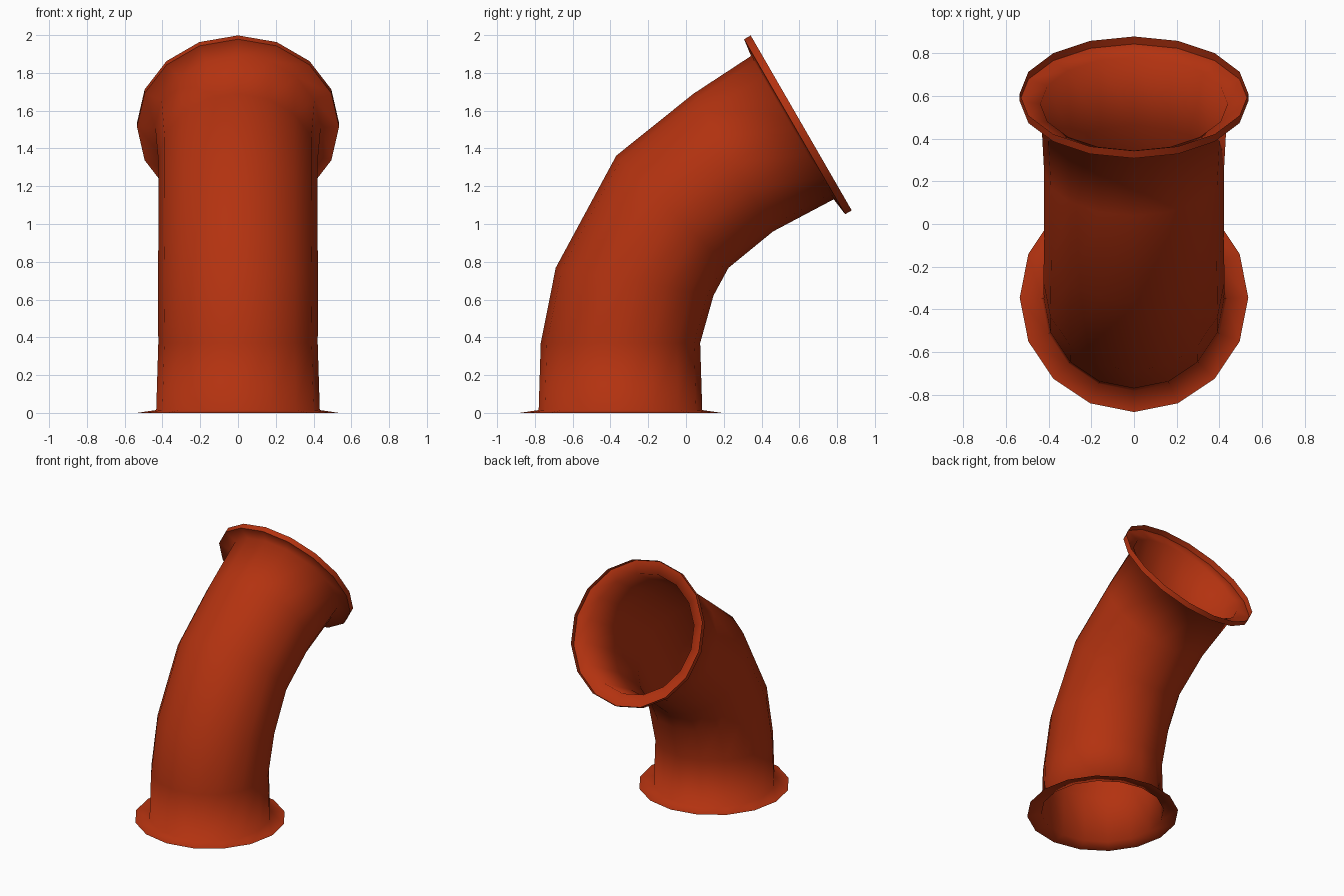
import bpy, bmesh
from math import sin, cos, tau, radians

cube = bpy.data.objects.get("Cube")
if cube:
    bpy.data.objects.remove(cube, do_unlink=True)

SIDES = 16

# Orange-red paint
paint = bpy.data.materials.new("orange_red_paint")
paint.use_nodes = True
colour = (0.45, 0.032, 0.005, 1)
paint.diffuse_color = colour
bsdf = next(n for n in paint.node_tree.nodes if n.type == "BSDF_PRINCIPLED")
bsdf.inputs["Base Color"].default_value = colour

# Cross-sections along the bend: y, z, radius, tilt in degrees
sections = [
    (-0.345, 0.0, 0.535, 0),      # base flange edge
    (-0.347, 0.015, 0.433, 0),    # base of the pipe
    (-0.347, 0.37, 0.422, 0),
    (-0.272, 0.695, 0.424, 10),
    (-0.072, 1.065, 0.42, 45),
    (0.25, 1.325, 0.421, 60),
    (0.563, 1.51, 0.438, 60),     # mouth of the pipe
    (0.575, 1.515, 0.535, 60),    # mouth flange
    (0.61, 1.535, 0.535, 60),     # open lip of the flange
]


def add_ring(bm, y, z, radius, tilt):
    """Ring of vertices leaning towards +y by the tilt."""
    t = radians(tilt)
    ring = []
    for i in range(SIDES):
        a = tau * i / SIDES
        across, along = radius * sin(a), radius * cos(a)
        ring.append(bm.verts.new((across, y + along * cos(t), z - along * sin(t))))
    return ring


# Open thin-walled pipe with a flange at both ends
bm = bmesh.new()
rings = [add_ring(bm, *s) for s in sections]
for low, high in zip(rings, rings[1:]):
    for i in range(SIDES):
        j = (i + 1) % SIDES
        bm.faces.new((low[j], low[i], high[i], high[j])).smooth = True

# Crisp corner between the mouth flange and its lip
corner = rings[-2]
for i in range(SIDES):
    bm.edges.get((corner[i], corner[(i + 1) % SIDES])).smooth = False

mesh = bpy.data.meshes.new("bent_pipe")
bm.to_mesh(mesh)
bm.free()
mesh.materials.append(paint)
pipe = bpy.data.objects.new("bent_pipe", mesh)
bpy.context.collection.objects.link(pipe)
